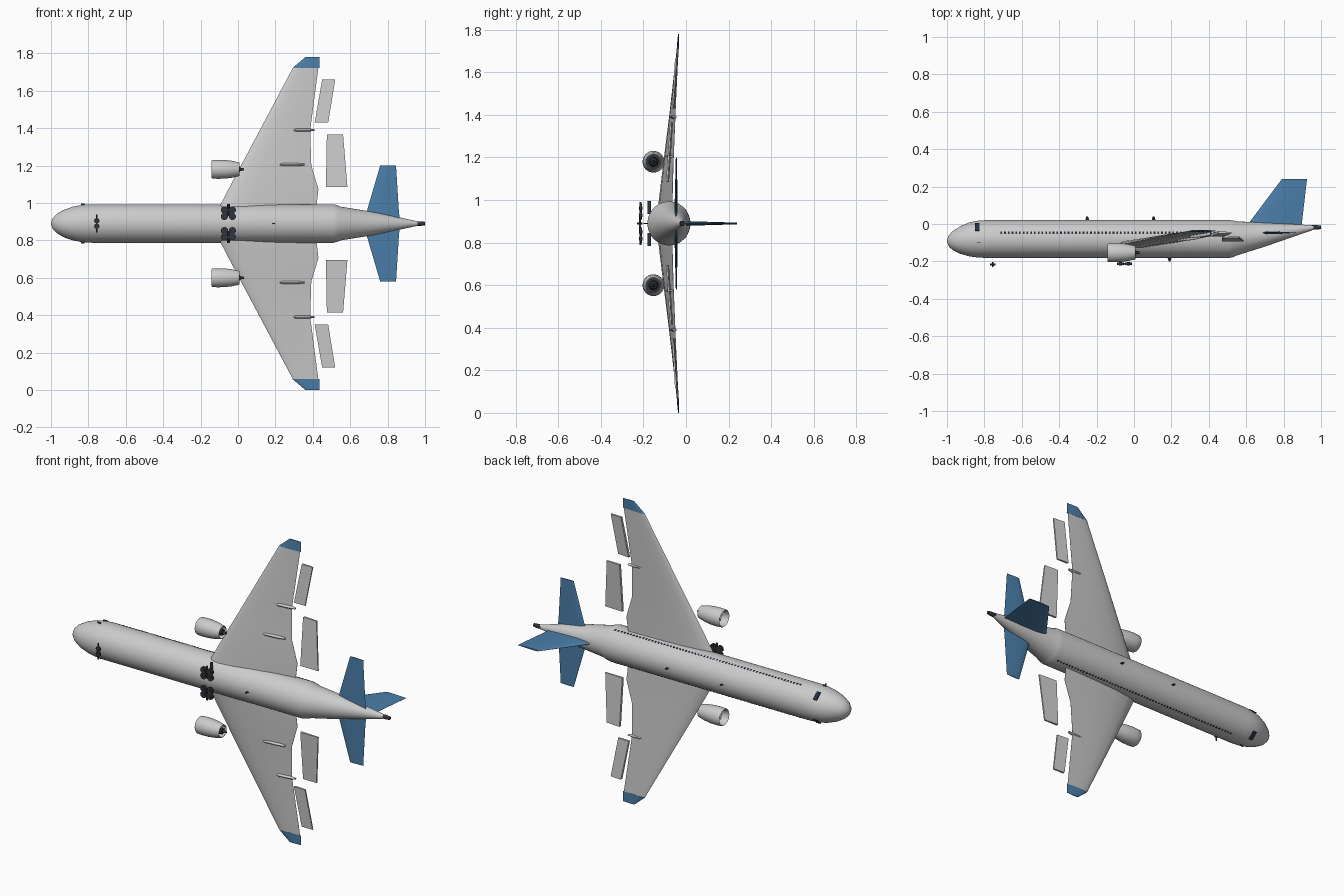
import bpy, bmesh, math
from mathutils import Matrix, Vector

if "Cube" in bpy.data.objects:
    bpy.data.objects.remove(bpy.data.objects["Cube"])

ZC = 0.89   # fuselage axis height: the aircraft lies on its side, belly to -y
YC = -0.08


def mat(name, c):
    m = bpy.data.materials.new(name)
    m.diffuse_color = (*c, 1)
    m.use_nodes = True
    m.node_tree.nodes["Principled BSDF"].inputs["Base Color"].default_value = m.diffuse_color
    return m


BLUE = mat("blue", (0.07, 0.21, 0.40))
DARK = mat("dark", (0.03, 0.035, 0.045))
NAVY = mat("window", (0.015, 0.03, 0.06))


def finish(bm, name, m=None):
    bmesh.ops.recalc_face_normals(bm, faces=bm.faces[:])
    me = bpy.data.meshes.new(name)
    bm.to_mesh(me)
    bm.free()
    ob = bpy.data.objects.new(name, me)
    bpy.context.collection.objects.link(ob)
    if m:
        me.materials.append(m)
    return ob


def loft(name, rings, m=None, cap=True):
    bm = bmesh.new()
    rows = [[bm.verts.new(p) for p in r] for r in rings]
    n = len(rows[0])
    for a, b in zip(rows, rows[1:]):
        for i in range(n):
            j = (i + 1) % n
            bm.faces.new((a[i], a[j], b[j], b[i]))
    if cap:
        bm.faces.new(rows[0])
        bm.faces.new(rows[-1])
    return finish(bm, name, m)


def ring(x, y, z, ry, rz, n=48):
    return [(x, y + ry * math.cos(2 * math.pi * i / n), z + rz * math.sin(2 * math.pi * i / n)) for i in range(n)]


def lathe(name, prof, y, z, m=None, n=32, cap=True):
    return loft(name, [ring(x, y, z, r, r, n) for x, r in prof], m, cap)


def section(d, x0, x1, y0, y1, t, s):
    # aerofoil slice at span d: leading edge x0,y0, trailing edge x1,y1
    f = [(0, 0), (.03, .45), (.12, .85), (.3, 1), (.6, .7), (.85, .28), (1, .03)]
    pts = f + [(u, -v) for u, v in f[:0:-1]]
    return [(x0 + u * (x1 - x0), y0 + u * (y1 - y0) + v * t / 2, ZC + s * d) for u, v in pts]


def box(bm, c, size, rot=None):
    M = Matrix.Translation(c) @ (rot or Matrix()) @ Matrix.Diagonal((*size, 1))
    bmesh.ops.create_cube(bm, size=1, matrix=M)


def cyl(bm, c, r, h, axis, n=20):
    q = Vector((0, 0, 1)).rotation_difference(Vector(axis)).to_matrix().to_4x4()
    bmesh.ops.create_cone(bm, cap_ends=True, segments=n, radius1=r, radius2=r, depth=h,
                          matrix=Matrix.Translation(c) @ q)


# fuselage and tail cone
FUS = [(-1, -.09, .004, .004), (-.99, -.09, .03, .03), (-.97, -.089, .05, .051), (-.93, -.086, .073, .074),
       (-.88, -.082, .091, .091), (-.83, -.081, .099, .1), (-.78, -.08, .101, .103), (.51, -.08, .101, .103),
       (.53, -.079, .098, .098), (.55, -.077, .091, .09), (.7, -.057, .064, .066), (.85, -.035, .034, .036),
       (.96, -.019, .012, .012)]
loft("fuselage", [ring(x, y, ZC, a, b) for x, y, a, b in FUS])
lathe("tail_exhaust", [(.95, .012), (.98, .012), (1.0, .009)], -.018, ZC, DARK, 16)

# fin
fin = []
for y, x0, x1, t in [(-.03, .59, .89, .024), (0, .61, .897, .022), (.24, .79, .925, .008)]:
    fin.append([(px, y, pz + ZC) for px, py, pz in
                [(p[0], 0, p[1]) for p in section(0, x0, x1, 0, 0, t, 1)]])
loft("tail_fin", fin, BLUE)

for s, side in ((1, "left"), (-1, "right")):
    # wing, tip and tailplane
    W = [(.05, -.12, .415, -.12, -.065, .05), (.185, -.05, .43, -.106, -.062, .042),
         (.31, .016, .392, -.093, -.058, .034), (.5, .117, .386, -.072, -.05, .024),
         (.835, .295, .43, -.038, -.037, .009)]
    loft(side + "_wing", [section(*w, s) for w in W])
    loft(side + "_wing_tip", [section(.832, .292, .436, -.038, -.037, .011, s),
                              section(.89, .36, .435, -.035, -.035, .005, s)], BLUE)
    loft(side + "_tailplane", [section(.02, .675, .865, -.047, -.047, .016, s),
                               section(.07, .69, .86, -.047, -.047, .014, s),
                               section(.31, .76, .845, -.045, -.045, .006, s)], BLUE)
    # detached flaps: quads swept between an inner and an outer chord
    for nm, a, b in (("inner_flap", (.195, .47, .585, -.087), (.475, .475, .562, -.068)),
                     ("outer_flap", (.54, .41, .482, -.06), (.77, .45, .52, -.045))):
        loft(f"{side}_{nm}", [[(x0, y + .007, ZC + s * d), (x1, y + .001, ZC + s * d),
                               (x1, y - .007, ZC + s * d), (x0, y - .007, ZC + s * d)]
                              for d, x0, x1, y in (a, b)])
    # flap track fairings
    for k, (x0, x1, d, y) in enumerate([(.225, .355, .315, -.082), (.3, .41, .5, -.064)]):
        L = x1 - x0
        loft(f"{side}_flap_track_{k}", [ring(x0 + u * L, y + .012 * u, ZC + s * d, .012 * r, .008 * r, 12)
                                        for u, r in ((0, .6), (.1, 1), (.7, 1), (1, .6))])
    # engine nacelle, fan and nozzle
    ey, ez = -.153, ZC + s * .29
    lathe(side + "_nacelle", [(-.06, .039), (-.12, .040), (-.137, .043), (-.142, .046), (-.138, .049),
                              (-.11, .051), (-.07, .050), (-.03, .045), (.008, .036), (.008, .033),
                              (-.03, .034)], ey, ez, cap=False)
    lathe(side + "_nozzle", [(-.03, .034), (-.028, .022), (.008, .017), (.012, .009), (.032, .005)], ey, ez, DARK)
    lathe(side + "_spinner", [(-.125, .002), (-.118, .007), (-.1, .013), (-.09, .013)], ey, ez)
    bm = bmesh.new()
    cyl(bm, (-.075, ey, ez), .0395, .01, (1, 0, 0), 32)
    finish(bm, side + "_fan_back", DARK)
    bm = bmesh.new()
    for i in range(16):
        R = Matrix.Rotation(i * math.pi / 8, 4, 'X')
        c = R @ Vector((0, 0, .024)) + Vector((-.095, ey, ez))
        box(bm, c, (.018, .003, .03), R @ Matrix.Rotation(.6, 4, 'Z'))
    finish(bm, side + "_fan_blades")
    # main gear: four flat-lying wheels, axles and leg
    bm = bmesh.new()
    for x in (-.073, -.03):
        for d in (.038, .072):
            cyl(bm, (x, -.213, ZC + s * d), .019, .012, (0, 1, 0))
            cyl(bm, (x, -.213, ZC + s * d), .008, .018, (0, 1, 0))
    box(bm, (-.051, -.213, ZC + s * .055), (.05, .006, .008))
    finish(bm, side + "_main_wheels", DARK)
    bm = bmesh.new()
    cyl(bm, (-.051, -.213, ZC + s * .07), .005, .06, (0, 0, 1))
    cyl(bm, (-.051, -.172, ZC + s * .075), .008, .06, (0, 0, 1))
    finish(bm, side + "_main_leg", DARK)
    # cabin windows
    bm = bmesh.new()
    wz = .103 * math.sqrt(1 - (.035 / .101) ** 2)
    tilt = Matrix.Rotation(-s * .355, 4, 'X')
    for i in range(61):
        box(bm, (-.71 + i * .02, -.045, ZC + s * wz), (.009, .010, .003), tilt)
    finish(bm, side + "_cabin_windows", NAVY)
    # cockpit window and probe
    bm = bmesh.new()
    box(bm, (-.838, -.017, ZC + s * .075), (.024, .05, .006), Matrix.Rotation(-s * .69, 4, 'X'))
    finish(bm, side + "_cockpit_window", NAVY)
    bm = bmesh.new()
    box(bm, (-.83, -.1, ZC + s * .103), (.02, .003, .008))
    finish(bm, side + "_probe", DARK)

# nose gear
bm = bmesh.new()
for d in (-.015, .015):
    cyl(bm, (-.755, -.217, ZC + d), .014, .01, (0, 1, 0))
cyl(bm, (-.755, -.217, ZC), .004, .095, (0, 0, 1))
cyl(bm, (-.755, -.217, ZC), .004, .026, (0, 1, 0))
finish(bm, "nose_gear", DARK)

# antennas
for k, (x, y, g) in enumerate([(-.25, .018, 1), (.105, .018, 1), (.19, -.178, -1)]):
    loft(f"antenna_{k}", [[(x + a * w, y + g * h, ZC + b * .003) for a, b in ((-1, 0), (0, 1), (1, 0), (0, -1))]
                          for w, h in ((.011, 0), (.005, .022))], DARK)

# smooth shading with sharp edges kept
for ob in bpy.data.objects:
    ob.select_set(True)
    bpy.context.view_layer.objects.active = ob
bpy.ops.object.shade_smooth_by_angle(angle=math.radians(35))
